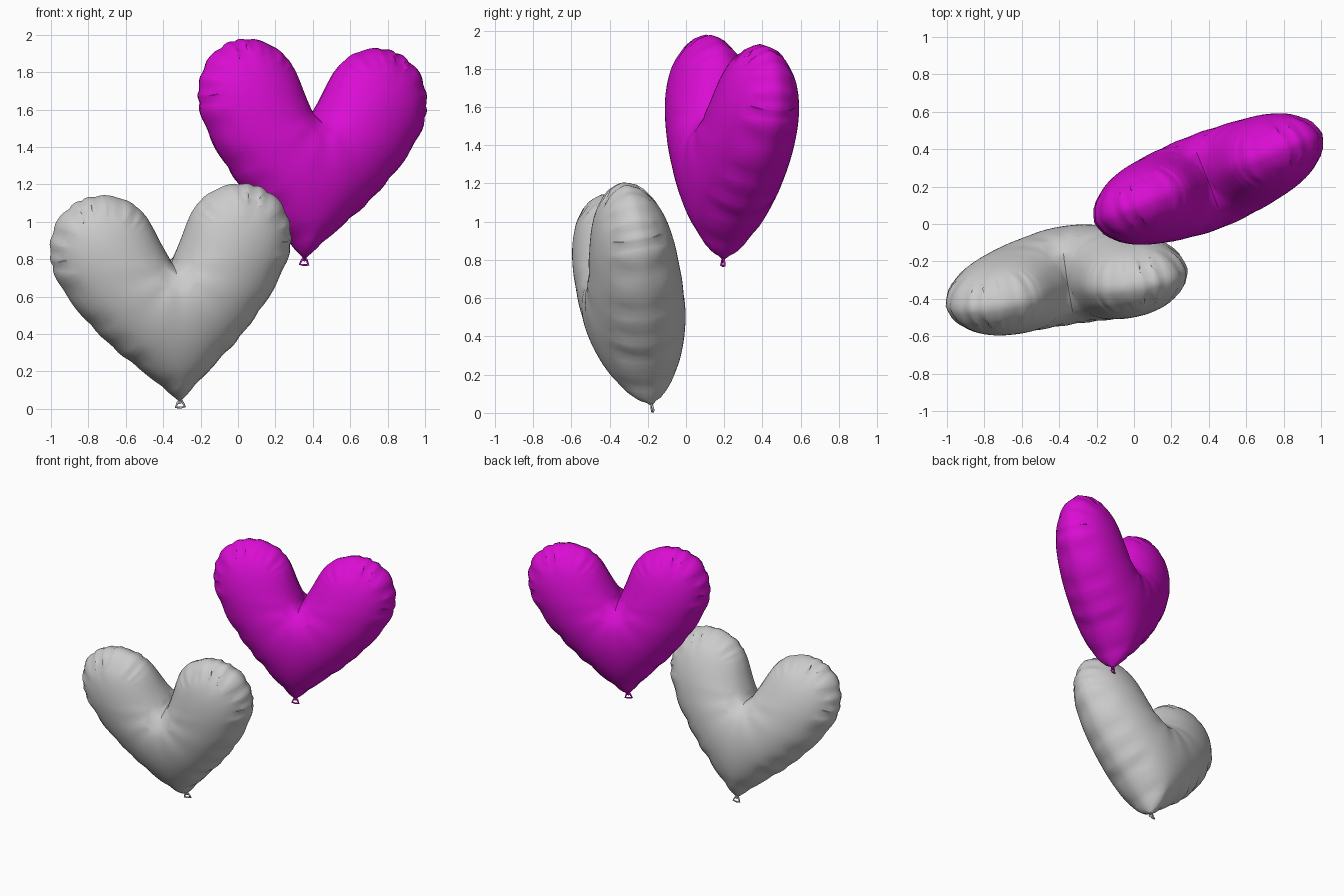
import bpy, math
from math import radians, sin, cos, exp, sqrt
from mathutils import Vector, Matrix
from mathutils.geometry import delaunay_2d_cdt, intersect_point_line

if "Cube" in bpy.data.objects:
    bpy.data.objects.remove(bpy.data.objects["Cube"])

THICK = 0.257
# right half of the heart seam, from tip (0,0) round the lobe to the cleft
HALF = [(0, -.008), (.09, .078), (.2, .182), (.32, .292), (.46, .45), (.58, .62), (.64, .75),
        (.656, .86), (.635, .98), (.575, 1.07), (.49, 1.13), (.385, 1.152), (.275, 1.137),
        (.19, 1.09), (.13, 1.025), (.092, .955), (.055, .87), (0, .755)]


def pucker(t):
    """Irregular gathers along the seam, t in 0..1 from tip to cleft."""
    fade = min(1, t / .08) * max(0, min(1, (.84 - t) / .06))
    return fade * (.5 + .5 * sin(t * 108 + 1.5 * sin(t * 31))) ** 2


def spline(pts, steps):
    ps = [Vector(p) for p in pts]
    ps = [2 * ps[0] - ps[1]] + ps + [2 * ps[-1] - ps[-2]]
    out = []
    for a, b, c, d in zip(ps, ps[1:], ps[2:], ps[3:]):
        for k in range(steps):
            u = k / steps
            out.append(.5 * (2 * b + (c - a) * u + (2 * a - 5 * b + 4 * c - d) * u * u
                             + (3 * b - a - 3 * c + d) * u ** 3))
    return out + [ps[-2]]


def heart_outline():
    side = spline(HALF, 5)
    n = len(side) - 1
    mid = Vector((0, .6))
    right = [(mid + (p - mid) * (1 - .014 * pucker(i / n)), i / n) for i, p in enumerate(side)]
    left = [(Vector((-p.x, p.y)), t) for p, t in right[1:-1]]
    return right + left[::-1]


def heart_mesh():
    outline = heart_outline()
    pts = [p for p, _ in outline]
    n = len(pts)

    def nearest(p):
        i = min(range(n), key=lambda k: (pts[k] - p).length_squared)
        best = 9
        for a, b in ((pts[i - 1], pts[i]), (pts[i], pts[(i + 1) % n])):
            q, u = intersect_point_line(p, a, b)
            q = a.lerp(b, max(0, min(1, u)))
            best = min(best, (Vector(q[:2]) - p).length)
        return best, outline[i][1]

    def inside(p):
        hit = False
        for a, b in zip(pts, pts[1:] + pts[:1]):
            if (a.y > p.y) != (b.y > p.y) and p.x < a.x + (p.y - a.y) * (b.x - a.x) / (b.y - a.y):
                hit = not hit
        return hit

    # fine rings close to the seam, even grid in the middle
    cand = []
    for i in range(n):
        t = (pts[(i + 1) % n] - pts[i - 1]).normalized()
        for d in (.008, .025, .05, .08):
            p = pts[i] + Vector((-t.y, t.x)) * d
            if inside(p) and nearest(p)[0] > .9 * d:
                cand.append(p)
    for r in range(46):
        for c in range(-26, 27):
            p = Vector(((c + .5 * (r % 2)) * .028, r * .0255))
            if inside(p) and nearest(p)[0] > .1:
                cand.append(p)
    vs, _, tris, *_ = delaunay_2d_cdt(pts + cand, [], [list(range(n))], 1, 1e-6)
    vs = [Vector(v[:2]) for v in vs]
    info = [nearest(v) for v in vs]

    # inflate: solve a membrane over the outline
    nb = [{} for _ in vs]
    area = [0] * len(vs)
    for tri in tris:
        for k in range(3):
            a, b, c = tri[k], tri[(k + 1) % 3], tri[(k + 2) % 3]
            u, v = vs[a] - vs[c], vs[b] - vs[c]
            cr = abs(u.x * v.y - u.y * v.x) + 1e-9
            w = .5 * u.dot(v) / cr
            nb[a][b] = nb[a].get(b, 0) + w
            nb[b][a] = nb[b].get(a, 0) + w
            area[c] += cr / 6
    free = [i for i in range(len(vs)) if info[i][0] > 1e-5]
    rows = [(i, [(j, max(w, 1e-4)) for j, w in nb[i].items()]) for i in free]
    rows = [(i, ws, sum(w for _, w in ws)) for i, ws in rows]
    phi = [0.0] * len(vs)
    for _ in range(220):
        for i, ws, tot in rows:
            s = area[i]
            for j, w in ws:
                s += w * phi[j]
            phi[i] += 1.8 * (s / tot - phi[i])
    top = max(phi)

    # half thickness with seam gathers, pinched seam and creases fanning from the cleft
    h = [0.0] * len(vs)
    for i in free:
        d, t = info[i]
        k = 1 - .2 * exp(-(d / .06) ** 2) * pucker(t)
        for t0 in (.59, .68):
            k -= .12 * exp(-((t - t0) / .012) ** 2 - (d / .12) ** 2)
        q = vs[i] - Vector((0, .755))
        if q.y < .05:
            k -= .03 * exp(-q.length / .16) * cos(9 * math.atan2(q.x, -q.y))
        k *= min(1, .5 + d / .03) * (1 + .3 * exp(-vs[i].length / .15))
        h[i] = THICK * sqrt(max(phi[i], 0) / top) * k

    verts = [(v.x, -h[i], v.y) for i, v in enumerate(vs)]
    back = list(range(len(vs)))
    for i in free:
        back[i] = len(verts)
        verts.append((vs[i].x, h[i], vs[i].y))
    faces = [tuple(t) for t in tris] + [tuple(back[i] for i in reversed(t)) for t in tris]
    me = bpy.data.meshes.new("heart_balloon")
    me.from_pydata(verts, [], faces)
    me.polygons.foreach_set("use_smooth", [True] * len(faces))
    me.set_sharp_from_angle(angle=radians(50))
    return me


def add(name, data, mat, world):
    ob = bpy.data.objects.new(name, data)
    bpy.context.scene.collection.objects.link(ob)
    ob.matrix_world = world
    if mat:
        data.materials.append(mat)
    return ob


def knot_curve():
    """Small flared loop hanging below the tip."""
    cu = bpy.data.curves.new("knot", 'CURVE')
    cu.dimensions = '3D'
    cu.bevel_depth = .006
    cu.bevel_resolution = 2
    for loop in ([(0, .012), (-.014, -.01), (-.025, -.034), (0, -.037), (.025, -.034), (.014, -.01)],
                 [(-.014, -.006), (0, -.012), (.014, -.006), (0, .004)]):
        sp = cu.splines.new('POLY')
        sp.points.add(len(loop) - 1)
        for p, (x, z) in zip(sp.points, loop):
            p.co = (x, 0, z, 1)
        sp.use_cyclic_u = True
    return cu


magenta = bpy.data.materials.new("magenta_foil")
magenta.diffuse_color = (.7, .004, .65, 1)
magenta.use_nodes = True
magenta.node_tree.nodes["Principled BSDF"].inputs["Base Color"].default_value = magenta.diffuse_color

heart = heart_mesh()
# name, material, tip position, yaw, lean, roll
for name, mat, tip, yaw, lean, roll in (
        ("grey_heart", None, (-.31, -.18, .043), 9, 10, -5),
        ("magenta_heart", magenta, (.355, .195, .805), 21.5, -2, 3.9)):
    world = (Matrix.Translation(tip) @ Matrix.Rotation(radians(yaw), 4, 'Z')
             @ Matrix.Rotation(radians(lean), 4, 'X') @ Matrix.Rotation(radians(roll), 4, 'Y'))
    add(name + "_balloon", heart.copy(), mat, world)
    add(name + "_knot", knot_curve(), mat, world)
